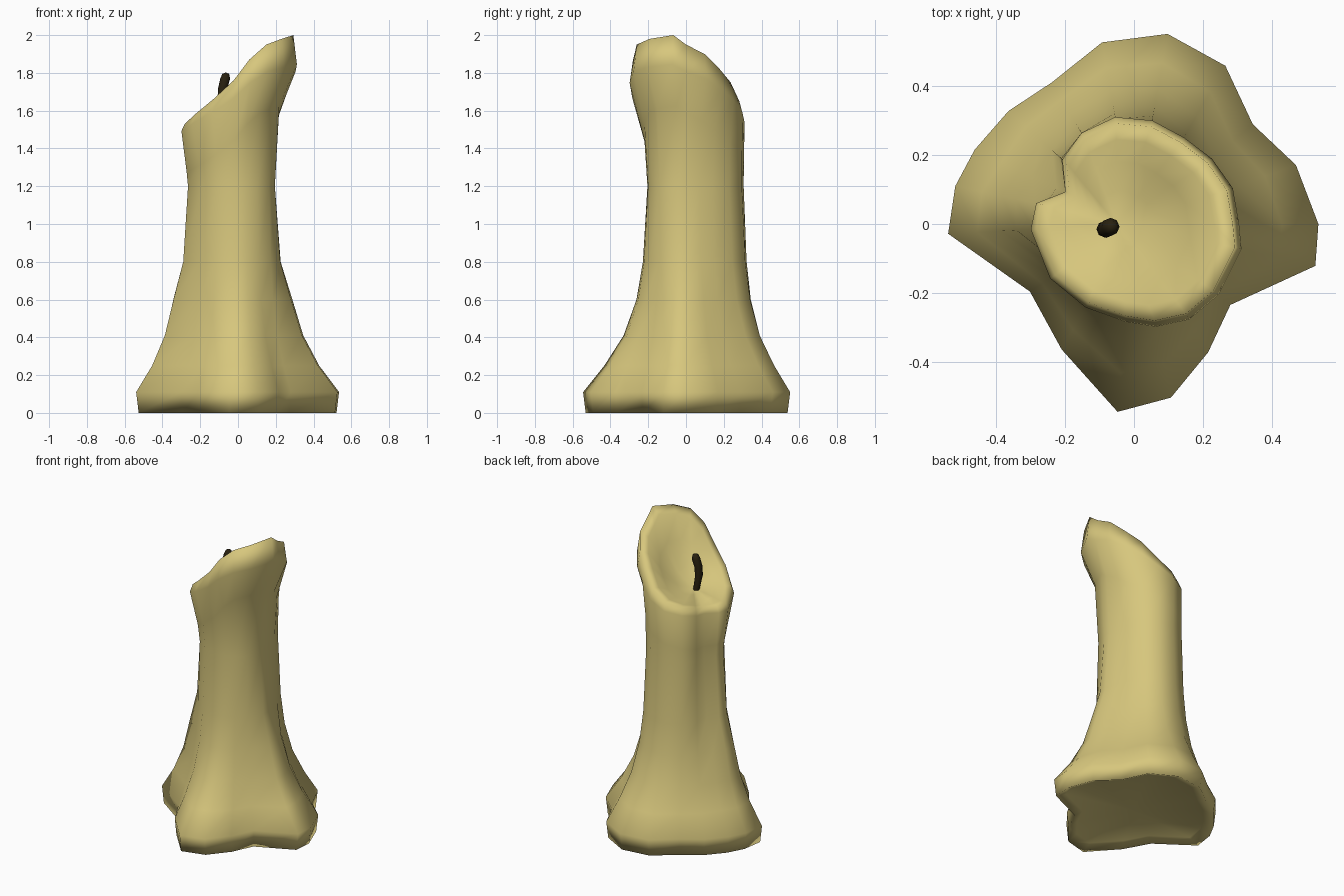
import bpy, bmesh, math
from mathutils import Vector

if "Cube" in bpy.data.objects:
    bpy.data.objects.remove(bpy.data.objects["Cube"])

# sides of the candle: direction in degrees from +x, then radii of foot, shaft and rim, rim height
ANGLES = [0, 20, 40, 60, 80, 100, 120, 138, 155, 168, 183, 213, 240, 265, 282, 300, 320, 347]
BASE = [.535, .50, .45, .53, .56, .535, .475, .49, .51, .53, .54, .36, .42, .547, .515, .43, .365, .54]
SHAFT = [.195, .20, .22, .265, .30, .31, .305, .285, .215, .265, .265, .23, .22, .205, .205, .205, .215, .2]
RIM = [.305, .305, .295, .29, .305, .315, .305, .28, .22, .29, .30, .29, .28, .285, .305, .32, .32, .32]
RIM_Z = [1.95, 1.9, 1.82, 1.75, 1.65, 1.59, 1.56, 1.54, 1.51, 1.53, 1.53, 1.58, 1.66, 1.76, 1.87, 1.95, 1.98, 2.0]
N = len(ANGLES)
# drip swellings low on the left and right
BUMP = {0: .035, 1: .02, 17: .03, 8: .06, 9: .04, 10: .03}


def material(name, rgb):
    m = bpy.data.materials.new(name)
    m.diffuse_color = (*rgb, 1)
    m.use_nodes = True
    m.node_tree.nodes["Principled BSDF"].inputs["Base Color"].default_value = m.diffuse_color
    return m


def polar(i, r, z):
    a = math.radians(ANGLES[i])
    return Vector((r * math.cos(a), r * math.sin(a), z))


def mix(a, b, t):
    return a + (b - a) * t


def loft(name, rings, mat, start, end, angle):
    """Skin closed rings and close both ends with a fan to a point."""
    bm = bmesh.new()
    vs = [[bm.verts.new(p) for p in ring] for ring in rings]
    n = len(vs[0])
    for lo, hi in zip(vs, vs[1:]):
        for i in range(n):
            j = (i + 1) % n
            bm.faces.new((lo[i], lo[j], hi[j], hi[i]))
    s, e = bm.verts.new(start), bm.verts.new(end)
    for i in range(n):
        j = (i + 1) % n
        bm.faces.new((s, vs[0][j], vs[0][i]))
        bm.faces.new((e, vs[-1][i], vs[-1][j]))
    me = bpy.data.meshes.new(name)
    bm.to_mesh(me)
    bm.free()
    me.materials.append(mat)
    me.shade_smooth()
    me.set_sharp_from_angle(angle=math.radians(angle))
    ob = bpy.data.objects.new(name, me)
    bpy.context.collection.objects.link(ob)
    return ob


wax = material("yellow wax", (.68, .57, .205))
char = material("burnt wick", (.022, .015, .005))

rings = []
# shallow hollow underneath, spread foot and shaft: height, foot weight, bump weight, scale
for z, w, b, s in [(.03, 1, 0, .85), (0, 1, 0, .975), (.11, 1, 0, 1), (.25, .67, .2, 1),
                   (.41, .37, .7, 1), (.6, .17, 1, 1), (.8, .07, .2, 1), (1.2, 0, 0, 1)]:
    rings.append([polar(i, s * (mix(SHAFT[i], BASE[i], w) + b * BUMP.get(i, 0)), z)
                  for i in range(N)])

# flare below the slanted lip, lip and rim
lip = [RIM_Z[i] - .03 - .25 * (RIM_Z[i] - 1.5) for i in range(N)]
rings.append([polar(i, mix(SHAFT[i], RIM[i], .2), lip[i] - .22) for i in range(N)])
rings.append([polar(i, RIM[i], lip[i]) for i in range(N)])
rim = [polar(i, RIM[i] * .94, RIM_Z[i]) for i in range(N)]
rings.append(rim)

# melted bowl sinking to the foot of the wick, with a broad rounded rim
bowl = Vector((-.05, 0, 1.57))
for t, h in [(.84, .91), (.62, .56), (.33, .22)]:
    rings.append([Vector((mix(bowl.x, p.x, t), mix(bowl.y, p.y, t), mix(bowl.z, p.z, h)))
                  for p in rim])
loft("candle_body", rings, wax, (0, 0, .035), bowl, 180)

# bent wick
path = [(-.065, -.005, 1.52), (-.072, -.01, 1.58), (-.085, -.015, 1.66),
        (-.08, -.015, 1.72), (-.068, -.008, 1.77), (-.065, -.008, 1.795)]
radii = [.02, .02, .024, .025, .026, .018]
wick = [[Vector(p) + Vector((r * math.cos(math.tau * k / 8), r * math.sin(math.tau * k / 8), 0))
         for k in range(8)] for p, r in zip(path, radii)]
loft("wick", wick, char, path[0], (-.065, -.008, 1.802), 60)
